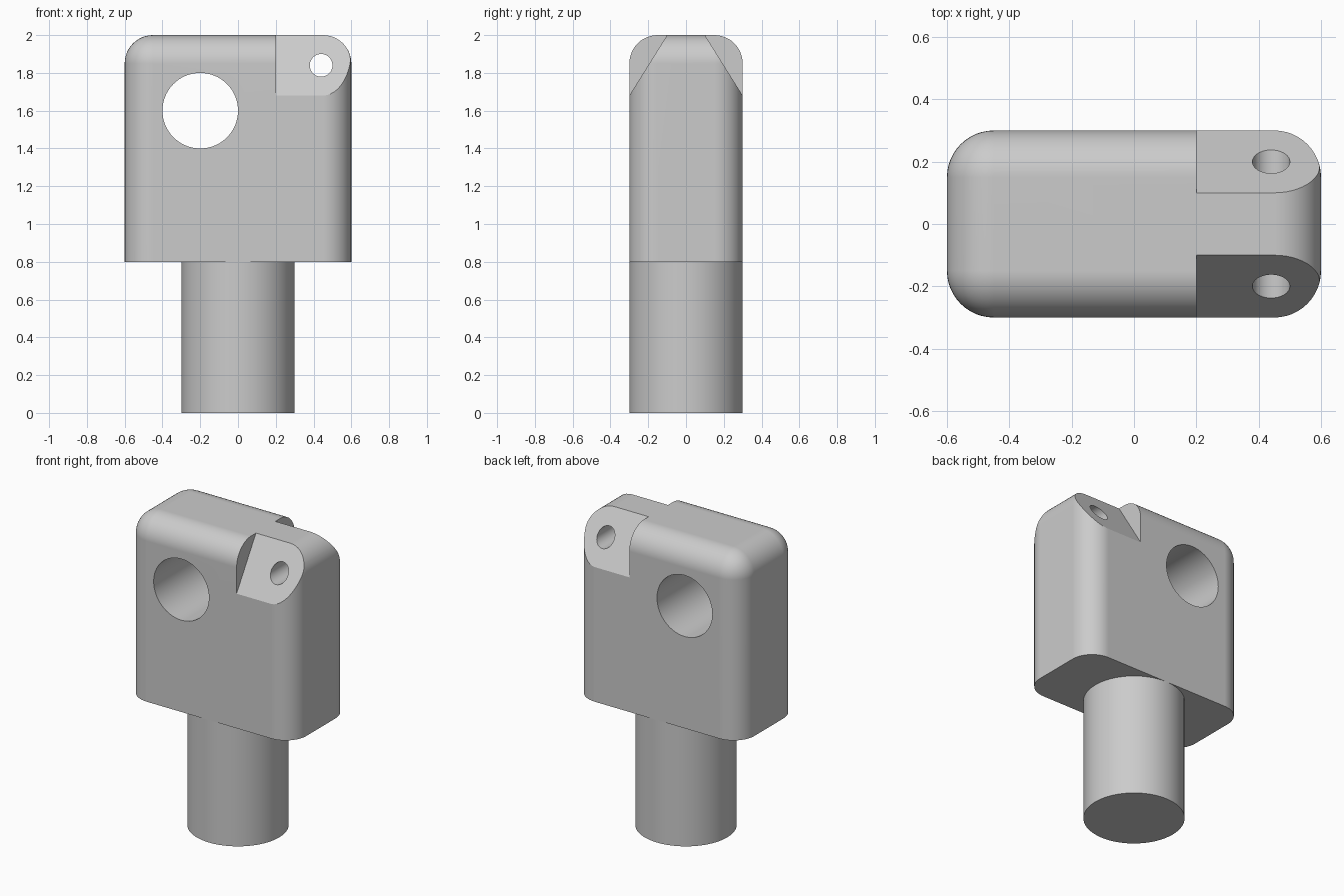
import bpy
import bmesh
import math
from mathutils import Matrix

cube = bpy.data.objects.get("Cube")
if cube:
    bpy.data.objects.remove(cube, do_unlink=True)

grey = bpy.data.materials.new("plain_grey")
grey.use_nodes = True
colour = (0.6, 0.6, 0.6, 1)
grey.diffuse_color = colour
grey.node_tree.nodes["Principled BSDF"].inputs["Base Color"].default_value = colour


def make_object(name, bm):
    bmesh.ops.recalc_face_normals(bm, faces=bm.faces)
    mesh = bpy.data.meshes.new(name)
    bm.to_mesh(mesh)
    bm.free()
    obj = bpy.data.objects.new(name, mesh)
    bpy.context.collection.objects.link(obj)
    return obj


def make_cylinder(name, radius, depth, matrix):
    bm = bmesh.new()
    bmesh.ops.create_cone(bm, cap_ends=True, segments=64, radius1=radius,
                          radius2=radius, depth=depth, matrix=matrix)
    return make_object(name, bm)


def make_bore(name, x, z, radius):
    turn = Matrix.Rotation(math.pi / 2, 4, "X")
    return make_cylinder(name, radius, 1, Matrix.Translation((x, 0, z)) @ turn)


def make_wedge(name, side):
    # Triangular prism that slices a sloping flat off one top edge
    bm = bmesh.new()
    profile = [(0.0375, 2.1), (0.35, 1.6), (0.35, 2.1)]
    face = bm.faces.new([bm.verts.new((0.2, side * y, z)) for y, z in profile])
    swept = bmesh.ops.extrude_face_region(bm, geom=[face])
    verts = [v for v in swept["geom"] if isinstance(v, bmesh.types.BMVert)]
    bmesh.ops.translate(bm, verts=verts, vec=(0.5, 0, 0))
    return make_object(name, bm)


def finish(obj):
    obj.data.materials.clear()
    obj.data.materials.append(grey)
    bpy.ops.object.select_all(action="DESELECT")
    obj.select_set(True)
    bpy.context.view_layer.objects.active = obj
    bpy.ops.object.shade_smooth_by_angle(angle=math.radians(20))
    weighted = obj.modifiers.new("even_shading", "WEIGHTED_NORMAL")
    weighted.keep_sharp = True


# Head block, rounded everywhere except round its base
bm = bmesh.new()
bmesh.ops.create_cube(bm, size=1)
bmesh.ops.scale(bm, verts=bm.verts, vec=(1.2, 0.6, 1.2))
bmesh.ops.translate(bm, verts=bm.verts, vec=(0, 0, 1.4))
rounded = [e for e in bm.edges if any(v.co.z > 1.4 for v in e.verts)]
bmesh.ops.bevel(bm, geom=rounded, offset=0.15, offset_type="OFFSET",
                segments=12, profile=0.5, affect="EDGES")
head = make_object("head_block", bm)

# Sloping flats and the two through holes
cutters = [
    make_wedge("front_flat_cutter", -1),
    make_wedge("back_flat_cutter", 1),
    make_bore("large_hole_cutter", -0.2, 1.6, 0.2),
    make_bore("small_hole_cutter", 0.44, 1.84, 0.06),
]
bpy.context.view_layer.objects.active = head
for cutter in cutters:
    cutter.hide_render = True
    cut = head.modifiers.new(cutter.name, "BOOLEAN")
    cut.operation = "DIFFERENCE"
    cut.solver = "EXACT"
    cut.object = cutter
    bpy.ops.object.modifier_apply(modifier=cut.name)
    bpy.data.objects.remove(cutter, do_unlink=True)
finish(head)

# Round shank under the head
shank = make_cylinder("shank", 0.3, 0.8, Matrix.Translation((0, 0, 0.4)))
finish(shank)
